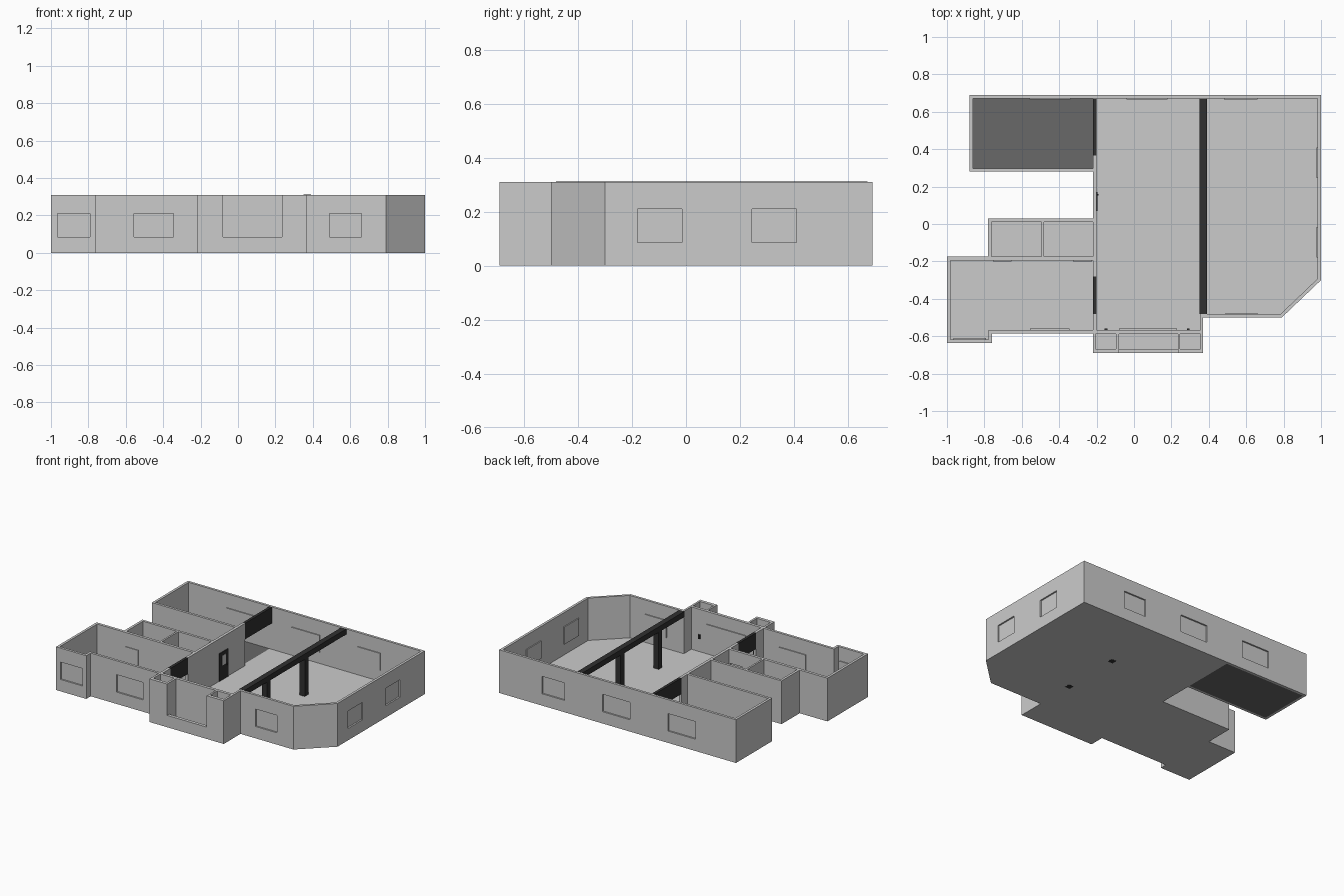
import bpy, bmesh

if "Cube" in bpy.data.objects:
    bpy.data.objects.remove(bpy.data.objects["Cube"])

H, T, F = 0.31, 0.018, 0.006          # wall height, wall thickness, floor thickness


def material(name, v):
    m = bpy.data.materials.new(name)
    m.diffuse_color = (v, v, v, 1)
    m.use_nodes = True
    m.node_tree.nodes["Principled BSDF"].inputs["Base Color"].default_value = m.diffuse_color
    return m


GREY = material("plaster grey", 0.6)
DARK = material("dark floor grey", 0.14)
BLACK = material("charcoal", 0.03)


def prism(name, pts, z0, z1, mat):
    """Extrude a plan outline from z0 to z1."""
    bm = bmesh.new()
    face = bm.faces.new([bm.verts.new((x, y, z0)) for x, y in pts])
    top = bmesh.ops.extrude_face_region(bm, geom=[face])["geom"]
    bmesh.ops.translate(bm, vec=(0, 0, z1 - z0),
                        verts=[v for v in top if isinstance(v, bmesh.types.BMVert)])
    bmesh.ops.recalc_face_normals(bm, faces=bm.faces)
    me = bpy.data.meshes.new(name)
    bm.to_mesh(me)
    bm.free()
    me.materials.append(mat)
    ob = bpy.data.objects.new(name, me)
    bpy.context.collection.objects.link(ob)
    return ob


def box(name, x0, x1, y0, y1, z0, z1, mat):
    return prism(name, [(x0, y0), (x1, y0), (x1, y1), (x0, y1)], z0, z1, mat)


# Solid block of the whole floor plan
house = prism("walls_and_floor", [
    (-0.88, 0.69), (1, 0.69), (1, -0.30), (0.79, -0.50), (0.37, -0.50), (0.37, -0.69),
    (-0.22, -0.69), (-0.22, -0.585), (-0.76, -0.585), (-0.76, -0.635), (-1, -0.635),
    (-1, -0.175), (-0.78, -0.175), (-0.78, 0.03), (-0.22, 0.03), (-0.22, 0.28),
    (-0.88, 0.28)], 0, H, GREY)


def cut(cutter):
    mod = house.modifiers.new("cut", 'BOOLEAN')
    mod.operation = 'DIFFERENCE'
    mod.solver = 'EXACT'
    mod.object = cutter
    bpy.context.view_layer.objects.active = house
    bpy.ops.object.modifier_apply(modifier="cut")
    bpy.data.objects.remove(cutter)


def cut_box(*dims):
    cut(box("cutter", *dims, GREY))


# Rooms hollowed out down to the floor
cut(prism("cutter", [(-0.20, 0.672), (0.982, 0.672), (0.982, -0.292), (0.783, -0.482),
                     (0.355, -0.482), (0.355, -0.567), (-0.20, -0.567)], F, 0.5, GREY))
cut(prism("cutter", [(-0.982, -0.195), (-0.22, -0.195), (-0.22, -0.567), (-0.778, -0.567),
                     (-0.778, -0.617), (-0.982, -0.617)], F, 0.5, GREY))
cut_box(-0.862, -0.22, 0.298, 0.672, -0.1, 0.5)
for x0, x1 in [(-0.762, -0.495), (-0.482, -0.22)]:
    cut_box(x0, x1, -0.175, 0.012, F, 0.5)
for x0, x1 in [(-0.205, -0.095), (-0.08, 0.235), (0.247, 0.355)]:
    cut_box(x0, x1, -0.667, -0.588, F, 0.5)

# Open front of the bay, above its sill
cut_box(-0.08, 0.235, -0.75, -0.66, 0.085, 0.5)

# Dark floor of the back left room
box("dark_floor", -0.862, -0.22, 0.298, 0.672, 0, F, DARK)

# Wide openings into the main room, each with a dark header
for i, (y0, y1) in enumerate([(0.367, 0.672), (-0.482, -0.28)]):
    cut_box(-0.23, -0.19, y0, y1, F, 0.5)
    box(f"opening_header_{i}", -0.22, -0.20, y0, y1, 0.195, H, BLACK)

# Windows: hole in the wall with a recessed pane (axis of wall normal, outer face, direction, span)
windows = [("y", 0.69, 1, -0.56, -0.34), ("y", 0.69, 1, -0.04, 0.18), ("y", 0.69, 1, 0.48, 0.66),
           ("x", 1.0, 1, -0.18, -0.015), ("x", 1.0, 1, 0.245, 0.41),
           ("y", -0.585, -1, -0.555, -0.345), ("y", -0.50, -1, 0.49, 0.66),
           ("y", -0.635, -1, -0.965, -0.79)]
for i, (axis, c, d, a, b) in enumerate(windows):
    hole = sorted((c + d * 0.01, c - d * 0.03))
    pane = sorted((c - d * 0.011, c - d * (T + 0.007)))
    if axis == "y":
        cut_box(a, b, *hole, 0.085, 0.21)
        box(f"window_pane_{i}", a, b, *pane, 0.085, 0.21, GREY)
    else:
        cut_box(*hole, a, b, 0.085, 0.21)
        box(f"window_pane_{i}", *pane, a, b, 0.085, 0.21, GREY)
box("bay_window_pane", -0.08, 0.23, -0.568, -0.56, 0.085, 0.22, GREY)

# Doors of the two small rooms
for i, (x0, x1) in enumerate([(-0.755, -0.655), (-0.325, -0.225)]):
    cut_box(x0, x1, -0.21, -0.16, F, 0.21)
    box(f"small_room_door_{i}", x0, x1, -0.2, -0.188, F, 0.21, GREY)

# Dark entrance door with a light pane and handle
box("entrance_door", -0.201, -0.196, 0.07, 0.17, F, 0.205, BLACK)
box("entrance_door_pane", -0.197, -0.194, 0.10, 0.14, 0.11, 0.18, GREY)
box("entrance_door_handle", -0.197, -0.19, 0.152, 0.16, 0.095, 0.105, BLACK)

# Long ceiling beam on two columns
box("ceiling_beam", 0.35, 0.39, -0.482, 0.672, 0.272, H + 0.001, BLACK)
for i, y in enumerate([0.22, -0.21]):
    box(f"column_{i}", 0.35, 0.39, y - 0.02, y + 0.02, -0.0005, 0.275, BLACK)

# Small wall lamps beside the bay window
for i, x in enumerate([-0.15, 0.29]):
    box(f"wall_lamp_{i}", x - 0.007, x + 0.007, -0.568, -0.558, 0.10, 0.13, BLACK)
